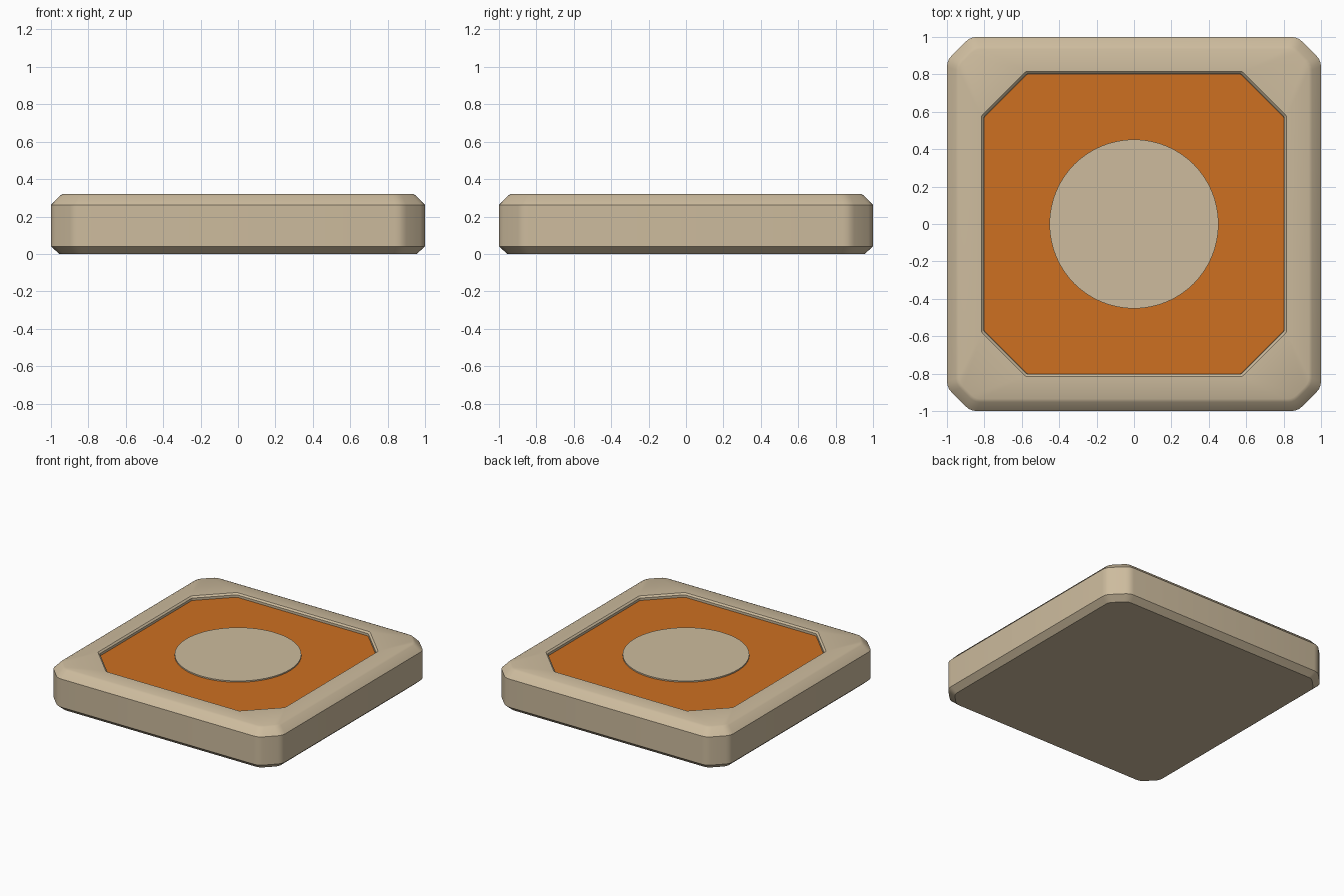
import bpy
import bmesh
import math

if "Cube" in bpy.data.objects:
    bpy.data.objects.remove(bpy.data.objects["Cube"], do_unlink=True)


def make_material(name, rgb):
    mat = bpy.data.materials.new(name)
    mat.use_nodes = True
    color = (*rgb, 1.0)
    mat.diffuse_color = color
    mat.node_tree.nodes["Principled BSDF"].inputs["Base Color"].default_value = color
    return mat


beige = make_material("beige", (0.61, 0.50, 0.34))
orange = make_material("orange", (0.61, 0.16, 0.015))


def rounded_octagon(half, cut, blend, steps=3):
    """Square with cut corners, each cut corner softened by a short curve."""
    a = half - cut
    corners = []
    for k in range(4):
        c, s = round(math.cos(k * math.pi / 2)), round(math.sin(k * math.pi / 2))
        for x, y in ((half, a), (a, half)):
            corners.append((c * x - s * y, s * x + c * y))
    points = []
    for i, (x, y) in enumerate(corners):
        ends = []
        for nx, ny in (corners[i - 1], corners[(i + 1) % 8]):
            d = math.hypot(nx - x, ny - y)
            ends.append((x + (nx - x) * blend / d, y + (ny - y) * blend / d))
        for j in range(steps + 1):
            t = j / steps
            points.append(tuple((1 - t) ** 2 * p + 2 * t * (1 - t) * q + t * t * r
                                for p, q, r in zip(ends[0], (x, y), ends[1])))
    return points


def loft(name, rings, mat, cap_top=True):
    """Skin a stack of (half, cut, blend, z) outlines."""
    bm = bmesh.new()
    loops = [[bm.verts.new((x, y, z)) for x, y in rounded_octagon(h, c, b)]
             for h, c, b, z in rings]
    n = len(loops[0])
    for low, high in zip(loops, loops[1:]):
        for i in range(n):
            j = (i + 1) % n
            bm.faces.new((low[i], low[j], high[j], high[i]))
    bm.faces.new(loops[0][::-1])
    if cap_top:
        bm.faces.new(loops[-1])
    mesh = bpy.data.meshes.new(name)
    bm.to_mesh(mesh)
    bm.free()
    mesh.materials.append(mat)
    obj = bpy.data.objects.new(name, mesh)
    bpy.context.collection.objects.link(obj)
    smooth(obj)
    return obj


def smooth(obj):
    bpy.ops.object.select_all(action="DESELECT")
    obj.select_set(True)
    bpy.context.view_layer.objects.active = obj
    bpy.ops.object.shade_smooth_by_angle(angle=math.radians(32))


# Housing: chamfered shell that turns over the rim into a shallow recess
loft("housing", [
    (0.955, 0.10, 0.03, 0.0),
    (1.0, 0.125, 0.035, 0.04),
    (1.0, 0.125, 0.035, 0.262),
    (0.952, 0.097, 0.03, 0.312),
    (0.935, 0.087, 0.03, 0.32),
    (0.815, 0.235, 0.01, 0.32),
    (0.803, 0.23, 0.01, 0.308),
    (0.803, 0.23, 0.01, 0.28),
], beige)

# Coloured panel lying in the recess
loft("panel", [
    (0.802, 0.23, 0.01, 0.281),
    (0.802, 0.23, 0.01, 0.29),
], orange)

# Round disc slightly raised from the panel
bpy.ops.mesh.primitive_cylinder_add(vertices=64, radius=0.452, depth=0.015,
                                    location=(0, 0, 0.2925))
disc = bpy.context.object
disc.name = "center_disc"
disc.data.materials.append(beige)
smooth(disc)
